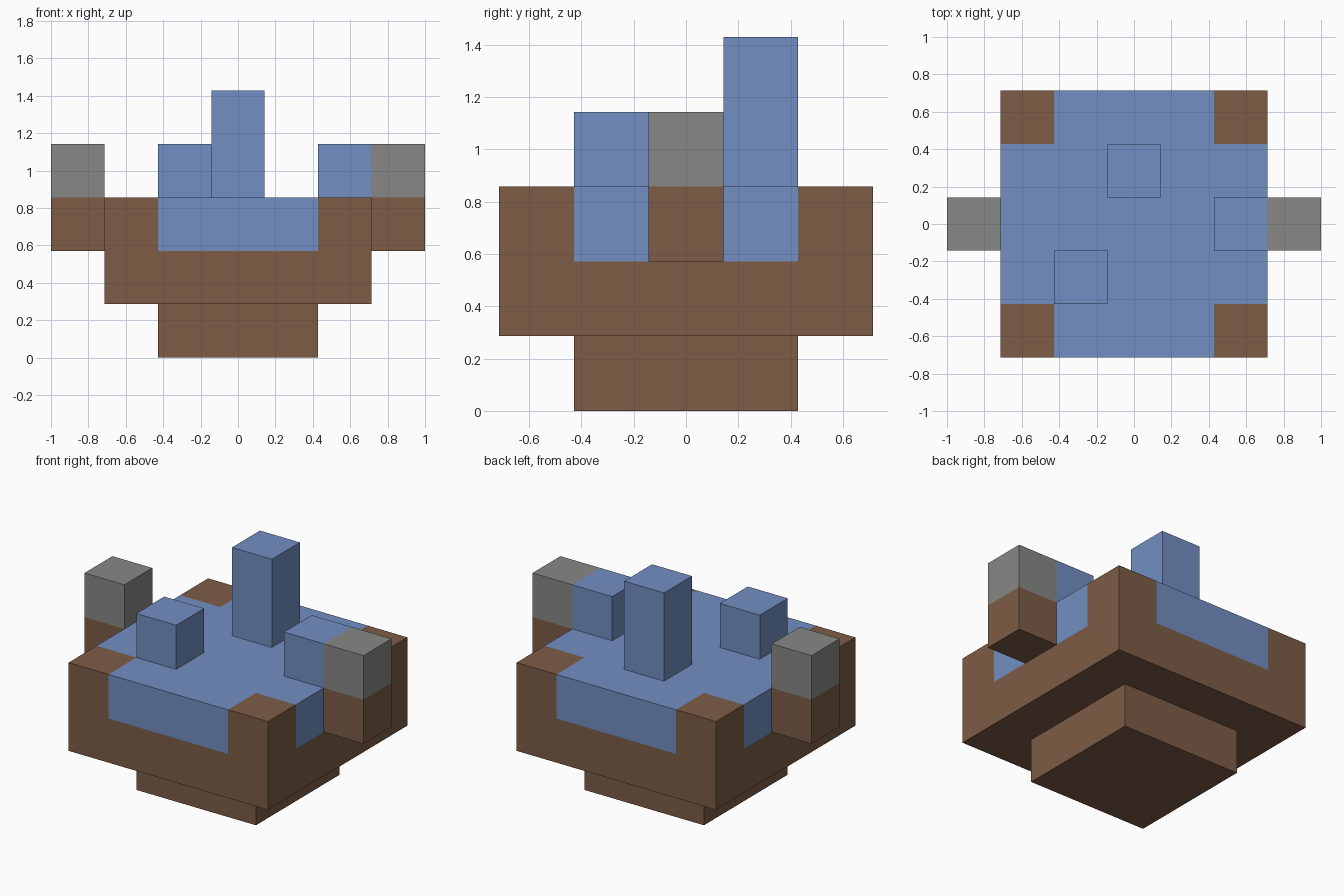
import bpy
import bmesh
from mathutils import Vector

cube = bpy.data.objects.get("Cube")
if cube:
    bpy.data.objects.remove(cube, do_unlink=True)

U = 2 / 7  # one block


def to_linear(c):
    c /= 255
    return c / 12.92 if c <= 0.04045 else ((c + 0.055) / 1.055) ** 2.4


def make_material(name, rgb):
    colour = [to_linear(c) for c in rgb] + [1]
    mat = bpy.data.materials.new(name)
    mat.use_nodes = True
    mat.diffuse_color = colour
    mat.node_tree.nodes["Principled BSDF"].inputs["Base Color"].default_value = colour
    return mat


brown = make_material("wood brown", (125, 92, 70))
blue = make_material("water blue", (114, 143, 194))
grey = make_material("stone grey", (135, 135, 134))


def block(name, low, high, mats, cuts=(), rule=None):
    """Box between two corners in block units; cuts are (axis, position) planes."""
    low, high = Vector(low), Vector(high)
    bm = bmesh.new()
    bmesh.ops.create_cube(bm, size=1)
    for v in bm.verts:
        v.co = [(low[i] + high[i]) / 2 + v.co[i] * (high[i] - low[i]) for i in range(3)]
    for axis, position in cuts:
        normal = Vector((0, 0, 0))
        normal[axis] = 1
        bmesh.ops.bisect_plane(bm, geom=bm.verts[:] + bm.edges[:] + bm.faces[:],
                               plane_co=normal * position, plane_no=normal)
    if rule:
        for f in bm.faces:
            f.material_index = int(rule(f.calc_center_median()))
    bmesh.ops.scale(bm, vec=(U, U, U), verts=bm.verts)
    mesh = bpy.data.meshes.new(name)
    bm.to_mesh(mesh)
    bm.free()
    for mat in mats:
        mesh.materials.append(mat)
    obj = bpy.data.objects.new(name, mesh)
    bpy.context.collection.objects.link(obj)
    return obj


# Foot and basin; water fills the basin's top layer except at the corners
block("foot", (-1.5, -1.5, 0), (1.5, 1.5, 1), [brown])
basin_cuts = [(axis, side * 1.5) for axis in (0, 1) for side in (-1, 1)] + [(2, 2)]
block("basin", (-2.5, -2.5, 1), (2.5, 2.5, 3), [brown, blue], basin_cuts,
      lambda c: c.z > 2 and min(abs(c.x), abs(c.y)) < 1.5)

# Side posts with stone tops
for side, name in ((-1, "right_post"), (1, "left_post")):
    block(name, (side * 3 - 0.5, -0.5, 2), (side * 3 + 0.5, 0.5, 4),
          [brown, grey], [(2, 3)], lambda c: c.z > 3)

# Water columns standing on the surface
for name, x, y, height in (("front_water_block", -1, -1, 1),
                           ("side_water_block", 2, 0, 1),
                           ("tall_water_column", 0, 1, 2)):
    block(name, (x - 0.5, y - 0.5, 3), (x + 0.5, y + 0.5, 3 + height), [blue])
